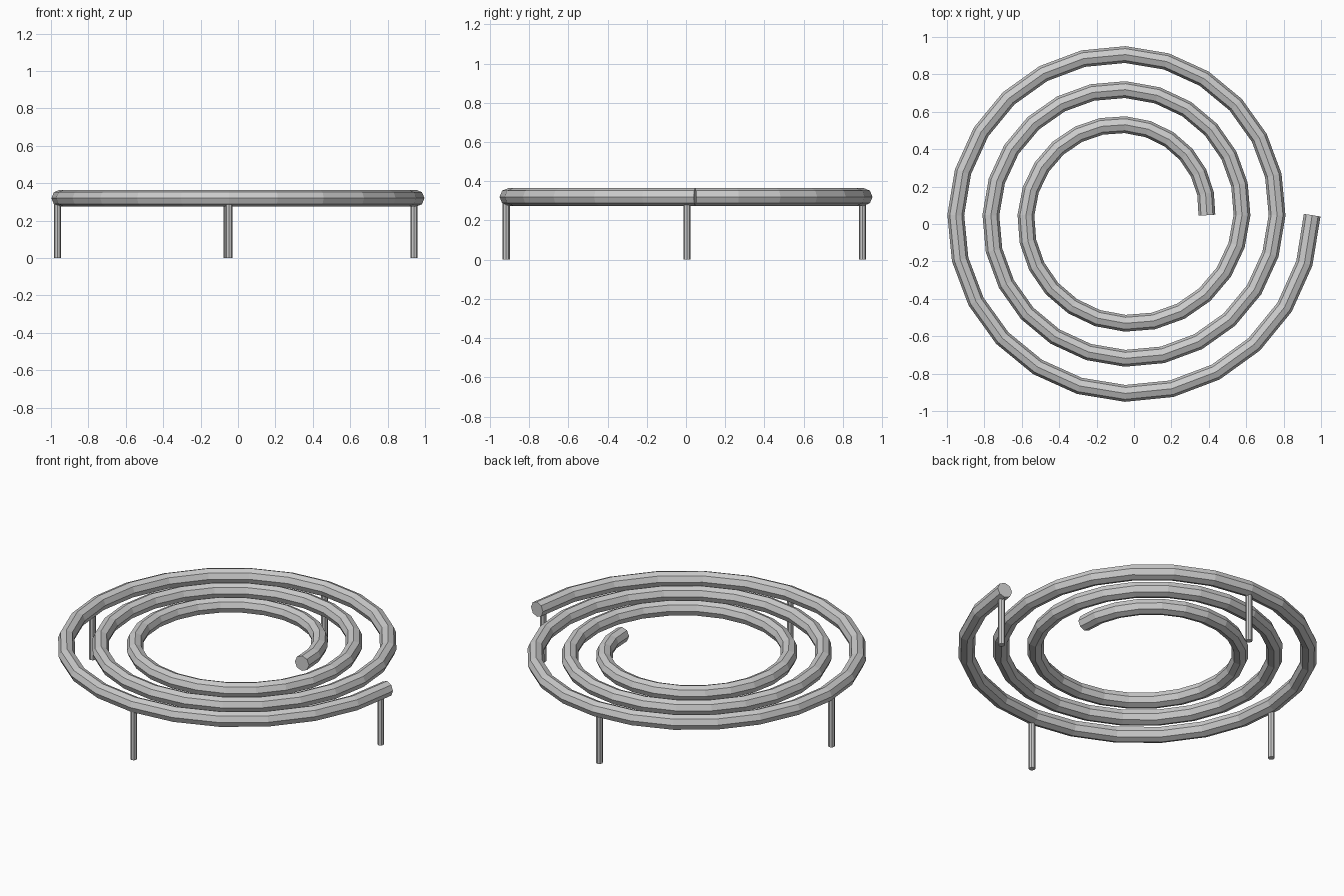
import bpy
from math import cos, sin, pi

if "Cube" in bpy.data.objects:
    bpy.data.objects.remove(bpy.data.objects["Cube"])

CX, CY, Z = -0.047, 0.047, 0.32
R0, PITCH, TURNS, STEPS = 0.437, 0.1875, 3, 24

# spiral coil: faceted tube swept along a flat spiral
curve = bpy.data.curves.new("spiral_coil", 'CURVE')
curve.dimensions = '3D'
curve.bevel_depth = 0.045
curve.bevel_resolution = 2
curve.use_fill_caps = True
path = curve.splines.new('POLY')
path.points.add(TURNS * STEPS)
for i, p in enumerate(path.points):
    a = 2 * pi * i / STEPS
    r = R0 + PITCH * i / STEPS
    p.co = (CX + r * cos(a), CY + r * sin(a), Z, 1)
path.use_smooth = False
coil = bpy.data.objects.new("spiral_coil", curve)
bpy.context.collection.objects.link(coil)
bpy.context.view_layer.objects.active = coil
coil.select_set(True)
bpy.ops.object.convert(target='MESH')

# four thin legs under the outer turn
legs = {"right_leg": (0.94, 0.005), "left_leg": (-0.966, 0.005),
        "back_leg": (-0.058, 0.9), "front_leg": (-0.048, -0.917)}
for name, (x, y) in legs.items():
    bpy.ops.mesh.primitive_cylinder_add(vertices=8, radius=0.0185, depth=0.29,
                                        location=(x, y, 0.145))
    bpy.context.object.name = name
